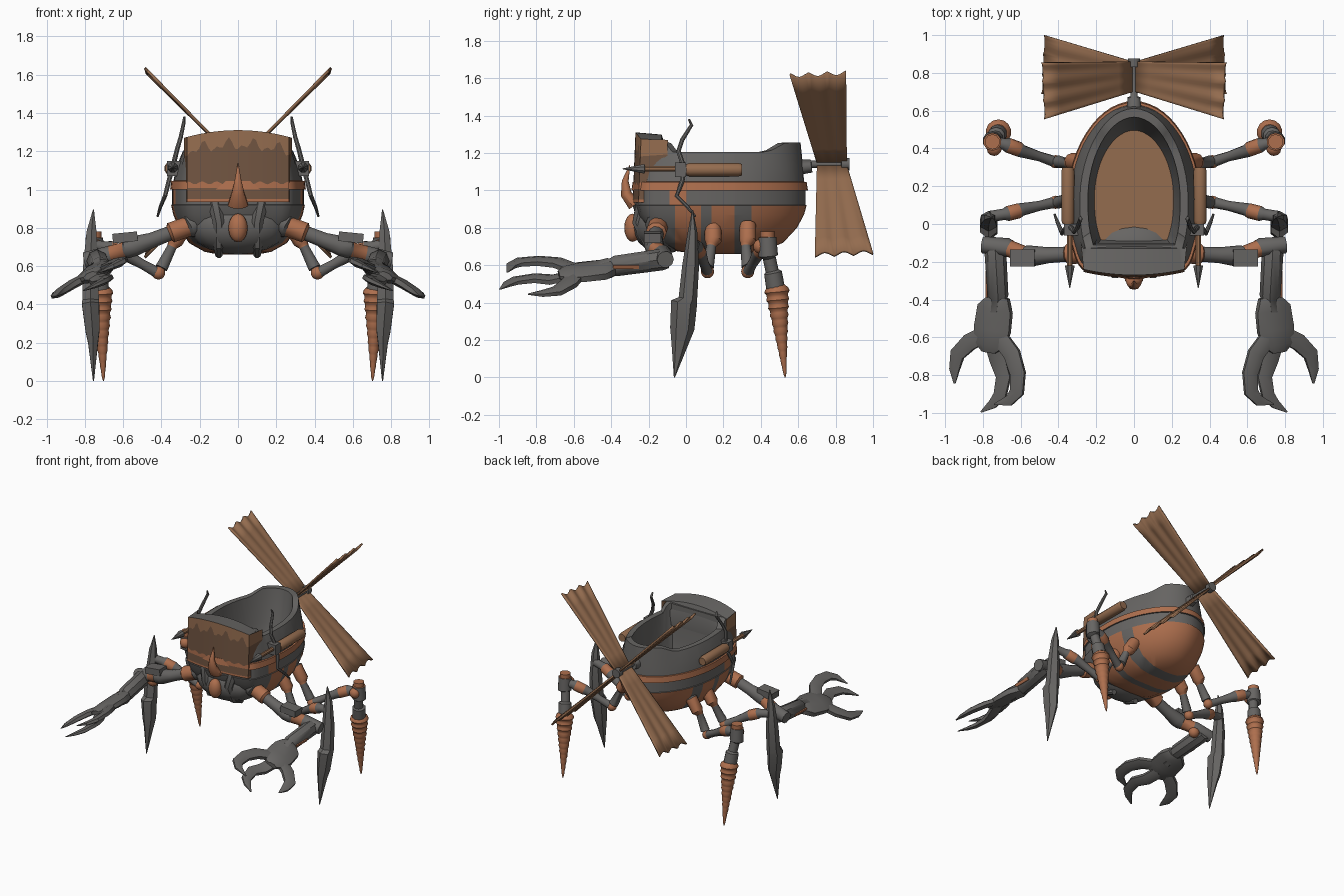
import bpy, bmesh, math
from mathutils import Vector, Matrix

if "Cube" in bpy.data.objects:
    bpy.data.objects.remove(bpy.data.objects["Cube"])


def material(name, rgb):
    m = bpy.data.materials.new(name)
    m.diffuse_color = (*rgb, 1)
    m.use_nodes = True
    m.node_tree.nodes["Principled BSDF"].inputs["Base Color"].default_value = m.diffuse_color
    return m


GREY, COPPER, WOOD, DARK = range(4)
MATS = [material("dark grey metal", (0.135, 0.13, 0.125)),
        material("copper", (0.42, 0.158, 0.075)),
        material("brown wood", (0.295, 0.15, 0.078)),
        material("dark rusty brown", (0.165, 0.09, 0.053))]


def finish(name, bm, mirror=False, recalc=True):
    if recalc:
        bmesh.ops.recalc_face_normals(bm, faces=bm.faces)
    me = bpy.data.meshes.new(name)
    bm.to_mesh(me)
    bm.free()
    for m in MATS:
        me.materials.append(m)
    ob = bpy.data.objects.new(name, me)
    bpy.context.collection.objects.link(ob)
    if mirror:
        ob.modifiers.new("mirror", 'MIRROR').use_mirror_merge = False
    return ob


def skin(rings, mats, caps=(None, None)):
    """Skin a list of closed rings; mats is a rule (ring index, face centre) -> colour."""
    bm = bmesh.new()
    rows = [[bm.verts.new(p) for p in r] for r in rings]
    n = len(rows[0])
    for i in range(len(rows) - 1):
        for j in range(n):
            k = (j + 1) % n
            f = bm.faces.new((rows[i][j], rows[i][k], rows[i + 1][k], rows[i + 1][j]))
            f.material_index = mats(i, f.calc_center_median())
    for row, c in ((rows[0], caps[0]), (rows[-1], caps[1])):
        bm.faces.new(row).material_index = c if c is not None else mats(0 if row is rows[0] else len(rows) - 2, row[0].co)
    return bm


def tube(name, stations, colours, mirror=True, ref=(0, 1, 0), sides=10):
    """stations: (x, y, z, radius) or (x, y, z, width radius, depth radius)."""
    pts = [Vector(s[:3]) for s in stations]
    rings = []
    for i, s in enumerate(stations):
        t = (pts[min(i + 1, len(pts) - 1)] - pts[max(i - 1, 0)]).normalized()
        u = t.cross(Vector(ref)).normalized()
        v = u.cross(t).normalized()
        a, b = s[3], s[-1]
        rings.append([pts[i] + u * a * math.cos(q) + v * b * math.sin(q)
                      for q in (2 * math.pi * (k + .5) / sides for k in range(sides))])
    rule = (lambda i, c: colours) if isinstance(colours, int) else (lambda i, c: colours[i])
    return finish(name, skin(rings, rule), mirror)


def ball(name, loc, size, colour, mirror=False, seg=16):
    bm = bmesh.new()
    bmesh.ops.create_uvsphere(bm, u_segments=seg, v_segments=10, radius=1,
                              matrix=Matrix.Translation(loc) @ Matrix.Diagonal((*size, 1)))
    for f in bm.faces:
        f.material_index = colour
    return finish(name, bm, mirror)


def box(name, loc, size, colour, tilt=0):
    bm = bmesh.new()
    bmesh.ops.create_cube(bm, size=1, matrix=Matrix.Translation(loc) @ Matrix.Rotation(tilt, 4, 'Y')
                          @ Matrix.Diagonal((*size, 1)))
    for f in bm.faces:
        f.material_index = colour
    return finish(name, bm, True)


# Hull outline seen from above, smoothed
half = [(0, .645), (.12, .61), (.22, .52), (.3, .38), (.345, .2), (.345, 0), (.32, -.13), (.27, -.235), (.14, -.265)]
ctrl = [Vector(p) for p in half + [(0, -.285)] + [(-x, y) for x, y in half[:0:-1]]]
outline = []
for i in range(len(ctrl)):
    a, b, c, d = (ctrl[(i + k) % len(ctrl)] for k in (-1, 0, 1, 2))
    for t in (0, 1 / 3, 2 / 3):
        outline.append(.5 * (2 * b + (c - a) * t + (2 * a - 5 * b + 4 * c - d) * t * t + (3 * b - a - 3 * c + d) * t ** 3))


def rim_lift(y):
    return .06 * min(1, max(0, (-.1 - y) / .04)) + .05 * min(1, max(0, (y - .46) / .1))


# Hull: bowl, belt, rim, inner wall and floor as (height, width scale, length scale, front limit)
levels = [(.66, .28, .28, -1), (.675, .5, .5, -1), (.72, .73, .73, -1), (.8, .89, .89, -1), (.87, .97, .97, -1), (.92, 1, 1, -1),
          (.922, .985, .985, -1), (1, .985, .985, -1), (1, 1.015, 1.015, -1), (1.045, 1, 1, -1), (1.046, .965, .97, -1),
          (1.12, .92, .96, -1), (1.205, .82, .93, -1), (1.205, .7, .83, -.11), (1.0, .64, .74, -.1), (.925, .6, .68, -.085)]
hull_rings = [[(p.x * sx, max(lim, .18 + (p.y - .18) * sy), z + (rim_lift(p.y) if z == 1.205 else 0)) for p in outline]
              for z, sx, sy, lim in levels]


def hull_colour(i, c):
    return COPPER if i in (8, 9) or (i in (6, 7) and -.07 < c.y < .03) else GREY


hull = skin(hull_rings, hull_colour, (COPPER, WOOD))
# Bowl painted in strips between cross cuts
for cut in (-.06, .08, .135, .26, .35):
    bmesh.ops.bisect_plane(hull, geom=hull.verts[:] + hull.edges[:] + hull.faces[:], plane_co=(0, cut, 0), plane_no=(0, 1, 0))
for f in hull.faces:
    c = f.calc_center_median()
    if c.z < .92:
        f.material_index = GREY if c.y < -.06 or .08 < c.y < .135 or .26 < c.y < .35 else COPPER
finish("hull", hull)

# Front shield with dripping paint and a copper stripe
bm = bmesh.new()
cols = []
N = 36
for k in range(N + 1):
    x = -.282 + .564 * k / N
    e = abs(x) / .282
    y = -.285 + .035 * e ** 2 + (.14 if k in (0, N) else 0)
    top = 1.31 - .04 * e ** 2
    drip = top - .075 - .022 * math.sin(k * .75) - .018 * math.sin(k * 1.5 + 1)
    zs = (.935, .95, 1.008, 1.035 + .008 * math.sin(k * 1.3), drip, top)
    cols.append([bm.verts.new((x, y + .04 * (z - .94), z)) for z in zs]
                + [bm.verts.new((x * .95, -.13, top - .012)), bm.verts.new((x * .8, -.1, 1.2)), bm.verts.new((x * .8, -.1, 1.1))])
for a, b in zip(cols, cols[1:]):
    for r, m in enumerate((COPPER, DARK, COPPER, DARK, WOOD, GREY, GREY, GREY)):
        bm.faces.new((a[r], b[r], b[r + 1], a[r + 1])).material_index = m
finish("front_shield", bm, recalc=False)

# Lower head, jewel and horn
ball("front_head", (0, -.12, .81), (.26, .165, .15), GREY)
ball("front_jewel", (0, -.285, .8), (.05, .045, .075), COPPER)
tube("head_ridge", [(.12, -.23, .93, .04), (.1, -.255, .83, .035), (.1, -.2, .71, .03), (.1, -.1, .66, .02)], GREY, sides=8)
tube("front_horn", [(0, -.275, .92, .055, .035), (0, -.32, .98, .035, .03), (0, -.325, 1.05, .018), (0, -.3, 1.135, .002)],
     COPPER, False)

# Propeller: shaft and four scalloped cloth blades
tube("propeller_shaft", [(0, .56, 1.12, .045), (0, .67, 1.13, .035), (0, .671, 1.14, .02), (0, .83, 1.14, .02),
                         (0, .831, 1.14, .034), (0, .875, 1.14, .034)], GREY, False, ref=(0, 0, 1))
for side in (1, -1):
    for up in (1, -1):
        bm = bmesh.new()
        lo, hi = (.555, .855) if up > 0 else (.69, 1.0)
        grid = []
        for i in range(7):
            r = i / 6
            row = []
            for j in range(19):
                f = j / 18
                y = (.7 + (lo - .7) * r) * (1 - f) + (.86 + (hi - .86) * r) * f
                scallop = .02 * abs(math.sin(3 * math.pi * f)) + .02 * abs(f - (up > 0))
                d = .01 + (.685 - scallop) * r
                n = .006 * r * math.cos(6 * math.pi * f)
                row.append(bm.verts.new((side * (d - n) * .707, y, 1.14 + up * (d + n) * .707)))
            grid.append(row)
        for a, b in zip(grid, grid[1:]):
            for j in range(18):
                bm.faces.new((a[j], a[j + 1], b[j + 1], b[j])).material_index = WOOD
        blade = finish("propeller_blade", bm)
        mod = blade.modifiers.new("thickness", 'SOLIDIFY')
        mod.thickness, mod.offset = .014, 0

# Side crossbows
tube("crossbow_stock", [(.35, 0, 1.11, .03), (.35, .02, 1.11, .036), (.35, .28, 1.11, .036), (.35, .3, 1.11, .03)],
     WOOD, ref=(0, 0, 1))
tube("crossbow_bolt", [(.34, .01, 1.115, .016), (.34, -.22, 1.115, .016), (.34, -.221, 1.115, .028), (.34, -.34, 1.115, .002)],
     [WOOD, GREY, GREY], ref=(0, 0, 1), sides=8)
box("crossbow_mount", (.33, -.03, 1.11), (.08, .06, .08), GREY)
tube("crossbow_bow", [(.28, .015, 1.38, .006), (.283, .03, 1.35, .01), (.3, -.02, 1.27, .012), (.318, -.04, 1.21, .013),
                      (.34, -.01, 1.12, .014), (.36, -.02, 1.05, .013), (.38, -.05, .97, .012), (.405, .01, .91, .01),
                      (.42, .05, .86, .006)], GREY, sides=8)

# Middle and rear legs: copper hip, bent knee, outer joint
for name, hip, knee, end in (("middle_leg", .145, .115, .04), ("rear_leg", .33, .33, .44)):
    mid = lambda t: knee + (end - knee) * t
    tube(name + "_upper", [(.23, hip, .87, .03), (.27, hip, .82, .03), (.275, hip, .815, .045), (.33, hip, .73, .045),
                           (.34, hip - .01, .71, .03), (.345, hip - .01, .7, .026), (.4, knee, .59, .034)],
         [GREY, GREY, COPPER, COPPER, COPPER, GREY])
    ball(name + "_knee", (.415, knee, .565), (.035, .035, .035), COPPER, True, 12)
    tube(name + "_lower", [(.42, knee, .565, .03), (.5, mid(.25), .61, .026), (.59, mid(.5), .66, .034), (.61, mid(.6), .67, .04),
                           (.67, mid(.8), .695, .04), (.69, mid(.85), .7, .03), (.76, end, .71, .03)],
         [GREY, GREY, GREY, COPPER, GREY, GREY])

# Blade feet of the middle legs
tube("blade_foot", [(.755, .035, .895, .003), (.765, .035, .78, .03, .025), (.77, .025, .6, .045, .045), (.77, .01, .42, .05, .05),
                    (.77, -.01, .4, .052, .07), (.76, -.02, .26, .042, .065), (.757, -.03, .2, .03, .05), (.755, -.062, 0, .003)],
     GREY, sides=6)

# Drill feet of the rear legs
tube("drill_ankle", [(.75, .435, .78, .04), (.75, .435, .75, .04), (.75, .435, .749, .048), (.75, .44, .65, .052),
                     (.74, .445, .64, .035), (.73, .46, .57, .035), (.73, .465, .56, .048), (.72, .48, .47, .05)],
     [COPPER, COPPER, GREY, GREY, GREY, GREY, GREY])
ball("ankle_joint", (.74, .4, .7), (.04, .04, .04), COPPER, True, 12)
drill = [(.718, .483, .49, .045)]
for k in range(11):
    for t, w in ((k, .9), (k + .4, 1.03), (k + .7, .9)):
        q = t / 11
        drill.append((.718 - .015 * q, .485 + .045 * q, .475 - .47 * q, .062 * w * (1 - q) + .006))
drill.append((.703, .53, 0, .002))
tube("drill_foot", drill, COPPER, sides=14)

# Front arms
tube("front_arm", [(.17, -.13, .86, .075), (.26, -.15, .81, .07), (.265, -.15, .805, .055), (.35, -.16, .775, .056),
                   (.36, -.16, .77, .04), (.45, -.165, .735, .042), (.54, -.17, .705, .055), (.58, -.165, .69, .052),
                   (.585, -.16, .685, .045), (.66, -.13, .665, .045), (.665, -.125, .66, .05), (.8, -.11, .63, .045)],
     [GREY, GREY, COPPER, COPPER, GREY, GREY, GREY, GREY, COPPER, GREY, GREY])
box("arm_plate", (.59, -.18, .75), (.13, .09, .05), GREY, .1)
ball("elbow_cap", (.66, -.12, .62), (.04, .04, .04), COPPER, True, 12)
TILT = (.42, 0, 1)


def slope(x, y):
    """Height of the tilted claw plane."""
    return .55 - .42 * (x - .77) + .05 * (y + .65)


tube("forearm", [(.735, -.09, .63, .045), (.735, -.13, .63, .058), (.72, -.38, .595, .055), (.72, -.4, .59, .045),
                 (.73, -.5, .57, .045)], GREY, ref=TILT, sides=8)
box("forearm_streak", (.778, -.32, .59), (.008, .14, .022), COPPER, .4)
palm = [(.71, -.385, .055, .045), (.715, -.41, .075, .05), (.735, -.45, .105, .045), (.75, -.56, .11, .04), (.765, -.64, .09, .035),
        (.77, -.68, .04, .02)]
tube("claw_palm", [(x, y, slope(x, y), a, b) for x, y, a, b in palm], GREY, ref=TILT, sides=8)
fingers = {"outer_finger": (-.02, [(.8, -.59, .05), (.87, -.625, .052), (.935, -.69, .046), (.95, -.77, .032), (.95, -.845, .006)]),
           "upper_finger": (.015, [(.71, -.6, .05), (.645, -.69, .052), (.615, -.79, .048), (.62, -.89, .044), (.66, -.935, .032), (.74, -.955, .005)]),
           "lower_finger": (-.045, [(.75, -.62, .05), (.72, -.72, .05), (.69, -.81, .046), (.71, -.91, .04), (.75, -.955, .028), (.81, -.995, .005)])}
for name, (dz, path) in fingers.items():
    tube(name, [(x, y, slope(x, y) + dz * min(1, (-.58 - y) * 8), r, r * .5) for x, y, r in path], GREY, ref=TILT, sides=6)

# Smooth shading with sharp edges kept
for ob in bpy.context.scene.objects:
    ob.select_set(True)
bpy.context.view_layer.objects.active = bpy.context.scene.objects[0]
bpy.ops.object.shade_smooth_by_angle(angle=math.radians(40))
